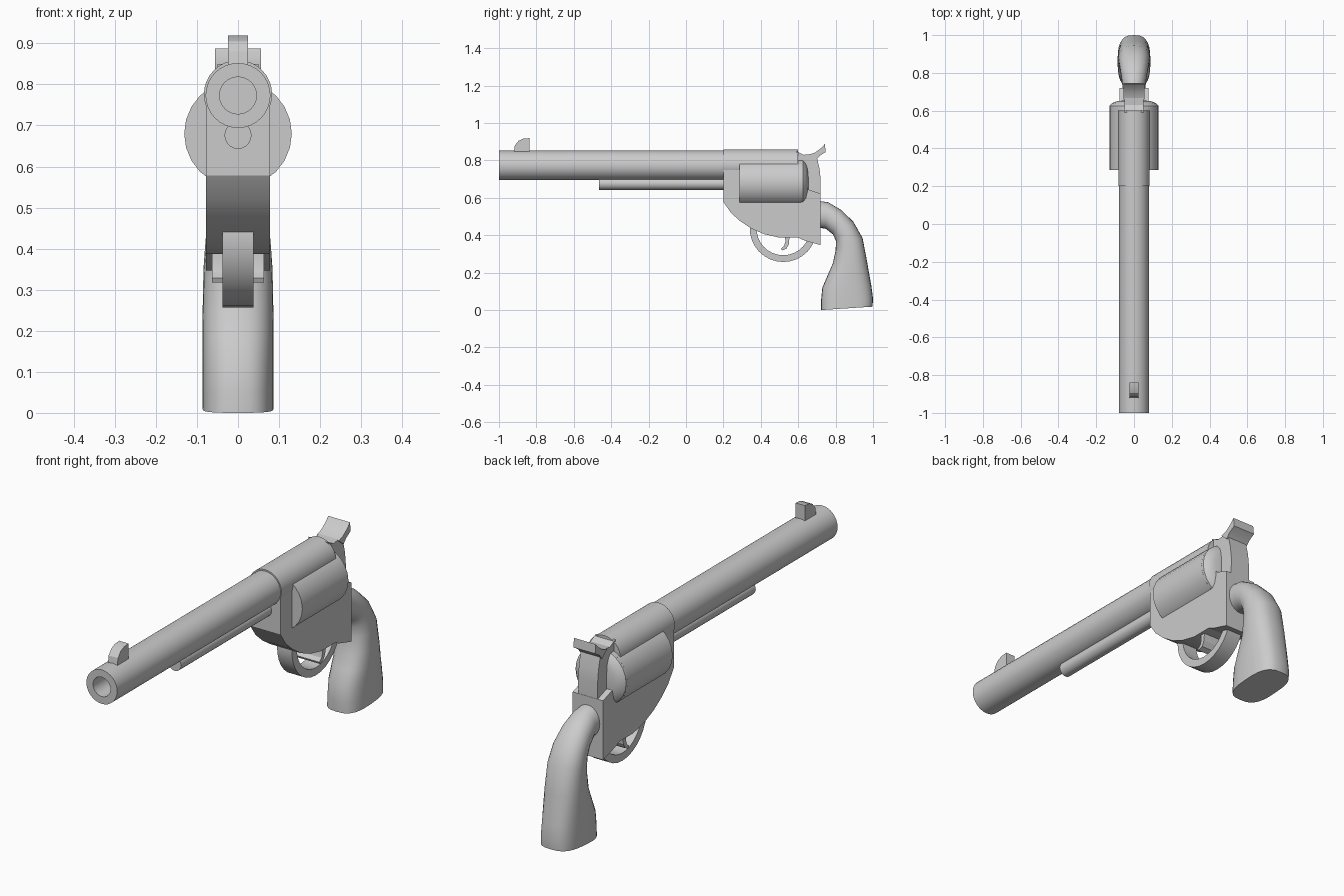
import bpy, bmesh
from math import sin, cos, pi, radians, copysign

if "Cube" in bpy.data.objects:
    bpy.data.objects.remove(bpy.data.objects["Cube"])


def finish(bm, name, angle):
    bmesh.ops.recalc_face_normals(bm, faces=bm.faces)
    me = bpy.data.meshes.new(name)
    bm.to_mesh(me)
    bm.free()
    ob = bpy.data.objects.new(name, me)
    bpy.context.collection.objects.link(ob)
    bpy.ops.object.select_all(action='DESELECT')
    bpy.context.view_layer.objects.active = ob
    ob.select_set(True)
    bpy.ops.object.shade_smooth_by_angle(angle=radians(angle))
    return ob


def loft(name, rings, angle=35):
    """Skin a list of equal-length point rings and cap both ends."""
    bm = bmesh.new()
    vr = [[bm.verts.new(p) for p in r] for r in rings]
    n = len(rings[0])
    for a, b in zip(vr, vr[1:]):
        for i in range(n):
            j = (i + 1) % n
            bm.faces.new((a[i], a[j], b[j], b[i]))
    bm.faces.new(vr[0])
    bm.faces.new(vr[-1])
    return finish(bm, name, angle)


def lathe(name, z, profile, n=32):
    """Turn (y, radius) pairs about an axis along y at height z."""
    return loft(name, [[(r * cos(2 * pi * i / n), y, z + r * sin(2 * pi * i / n))
                        for i in range(n)] for y, r in profile])


def plate(name, hw, pts, angle=20):
    """Extrude a (y, z) side profile to half width hw."""
    return loft(name, [[(x, y, z) for y, z in pts] for x in (-hw, hw)], angle)


# barrel with bore, ejector rod, top strap
lathe("barrel", .773, [(.25, .079), (-1, .079), (-1, .045), (-.7, .045)])
lathe("ejector_rod", .676, [(.25, .033), (-.465, .033)], 20)
lathe("top_strap", .776, [(.2, .083), (.6, .083)])

# cylinder with domed rear shield
lathe("cylinder", .68, [(.285, .131), (.615, .131)], 24)
lathe("recoil_shield", .68, [(.61, .131), (.625, .130), (.64, .115),
                             (.65, .09), (.655, .05)], 24)

# frame
plate("frame", .078, [(.2, .785), (.6, .785), (.635, .765), (.652, .645), (.72, .622),
                      (.72, .347), (.63, .373), (.60, .387), (.5, .387), (.42, .405),
                      (.35, .435), (.29, .475), (.24, .52), (.2, .578)])

# hammer body and spur
plate("hammer", .05, [(.59, .85), (.63, .83), (.666, .834), (.70, .815), (.714, .755),
                      (.72, .70), (.719, .60), (.6, .60)])
plate("hammer_spur", .056, [(.66, .832), (.69, .842), (.725, .868), (.742, .887),
                            (.747, .845), (.715, .825), (.695, .803)])

# front sight
plate("front_sight", .024, [(-.922, .835), (-.915, .88), (-.895, .905), (-.87, .916),
                            (-.838, .919), (-.838, .835)])

# trigger guard swept around an arc
arc = []
for k in range(19):
    t = radians(165 + 210 * k / 18)
    arc.append([(x, .52 + r * cos(t), .436 + r * sin(t))
                for x, r in ((-.038, .143), (.038, .143), (.038, .179), (-.038, .179))])
loft("trigger_guard", arc)

# trigger
plate("trigger", .063, [(.53, .40), (.531, .365), (.524, .342), (.508, .328), (.513, .318),
                        (.537, .328), (.55, .352), (.554, .40)])

# grip: front edge, back edge, half width
sections = [((.70, .44), (.70, .585), .06), ((.745, .436), (.76, .576), .063),
            ((.785, .405), (.83, .535), .072), ((.802, .37), (.895, .472), .079),
            ((.80, .32), (.944, .385), .084), ((.785, .25), (.968, .26), .086),
            ((.757, .185), (.98, .19), .087), ((.729, .12), (.991, .13), .087),
            ((.722, .05), (1, .06), .087), ((.722, 0), (.997, .018), .086)]
rings = []
for i, (f, b, hw) in enumerate(sections):
    e = 1 - .035 * i                      # squarer towards the butt
    ring = []
    for k in range(28):
        t = 2 * pi * k / 28
        c, s = (copysign(abs(v) ** e, v) for v in (cos(t), sin(t)))
        u = (1 + c) / 2
        ring.append((hw * s, f[0] + (b[0] - f[0]) * u, f[1] + (b[1] - f[1]) * u))
    rings.append(ring)
loft("grip", rings, 45)
